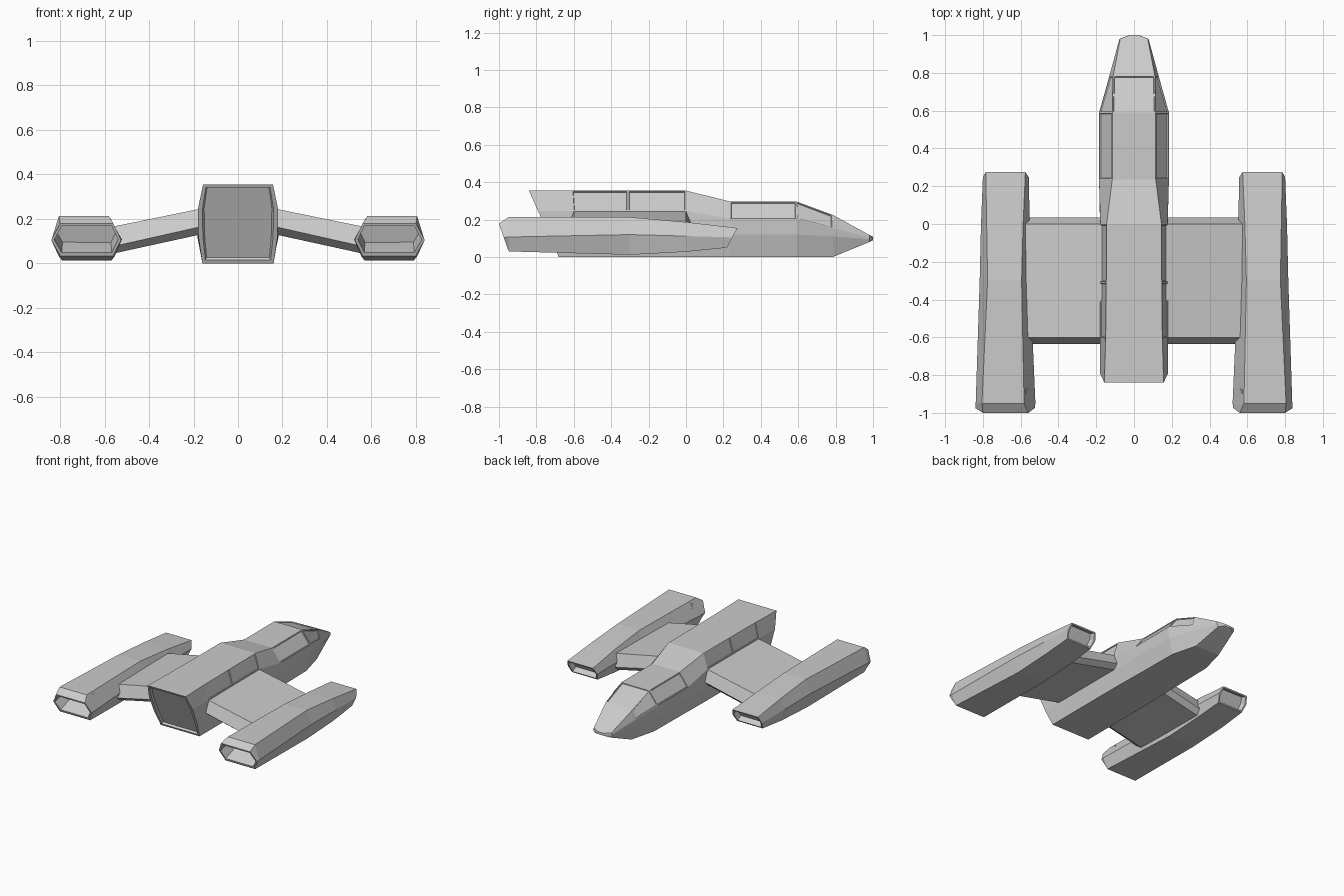
import bpy, bmesh

if "Cube" in bpy.data.objects:
    bpy.data.objects.remove(bpy.data.objects["Cube"])


def loft(name, rings, panels=(), recess=(), mirror=False):
    """Skin closed rings; panels = (segment, side) quads to inset,
    recess = (ring end, rim width, depth) for hollowed end caps."""
    bm = bmesh.new()
    vs = [[bm.verts.new(p) for p in ring] for ring in rings]
    n = len(rings[0])
    quads = {}
    for i in range(len(vs) - 1):
        for j in range(n):
            k = (j + 1) % n
            quads[i, j] = bm.faces.new((vs[i][j], vs[i][k], vs[i + 1][k], vs[i + 1][j]))
    caps = (bm.faces.new(vs[0]), bm.faces.new(vs[-1]))
    bmesh.ops.recalc_face_normals(bm, faces=bm.faces[:])
    bm.normal_update()
    if panels:
        faces = [quads[p] for p in panels]
        bmesh.ops.inset_individual(bm, faces=faces, thickness=0.008, depth=0)
        bmesh.ops.inset_individual(bm, faces=faces, thickness=0.003, depth=-0.006)
    for end, rim, depth in recess:
        cap = caps[end]
        bmesh.ops.inset_individual(bm, faces=[cap], thickness=rim, depth=0)
        bmesh.ops.inset_individual(bm, faces=[cap], thickness=0.008, depth=-depth)
    me = bpy.data.meshes.new(name)
    bm.to_mesh(me)
    bm.free()
    ob = bpy.data.objects.new(name, me)
    bpy.context.collection.objects.link(ob)
    if mirror:
        ob.modifiers.new("mirror", "MIRROR")
    return ob


def hull_ring(y, top, wide, low, bottom, rake=0.0):
    # half section of (x, z) points mirrored to eight; rake slants the ring
    half = [top, wide, low, bottom]
    pts = half + [(-x, z) for x, z in reversed(half)]
    return [(x, y + rake * (top[1] - z), z) for x, z in pts]


# fuselage, from slanted tail to pointed nose
hull = [
    hull_ring(-0.84, (.157, .355), (.18, .245), (.178, .12), (.16, 0), 0.45),
    hull_ring(-0.61, (.15, .355), (.18, .245), (.18, .12), (.16, 0), 0.06),
    hull_ring(-0.31, (.147, .355), (.178, .245), (.18, .12), (.16, 0)),
    hull_ring(0.0, (.145, .355), (.178, .245), (.18, .12), (.16, 0)),
    hull_ring(0.235, (.115, .297), (.185, .205), (.183, .12), (.155, 0)),
    hull_ring(0.59, (.115, .297), (.185, .205), (.18, .12), (.15, 0)),
    hull_ring(0.785, (.11, .225), (.13, .155), (.13, .11), (.10, 0)),
    hull_ring(0.98, (.073, .118), (.077, .105), (.075, .095), (.065, .08)),
    hull_ring(1.0, (.025, .108), (.027, .102), (.027, .096), (.025, .09)),
]
# side panels, cockpit side windows and windshield
windows = [(seg, side) for seg in (1, 2, 4, 5) for side in (0, 6)] + [(5, 7)]
loft("fuselage", hull, windows, [(0, 0.02, 0.015)])


# drooping wings
def wing_ring(x, top, mid, low):
    return [(x, -.60, top), (x, 0, top), (x, .035, mid),
            (x, .0, low), (x, -.59, low), (x, -.635, mid)]


loft("wing", [wing_ring(.12, .255, .175, .14), wing_ring(.60, .157, .067, .035)],
     mirror=True)


# engine pods
def pod_ring(y, top, mid, bottom, rake=0.0):
    # each level is (inner x, outer x, z)
    pts = [(top[0], top[2]), (top[1], top[2]), (mid[1], mid[2]),
           (bottom[1], bottom[2]), (bottom[0], bottom[2]), (mid[0], mid[2])]
    return [(x, y + rake * (top[2] - z), z) for x, z in pts]


pod = [
    pod_ring(-1.0, (.56, .80, .178), (.525, .84, .105), (.56, .80, .037), .35),
    pod_ring(-.95, (.582, .805, .213), (.522, .838, .107), (.555, .805, .03), .02),
    pod_ring(-.30, (.595, .775, .213), (.55, .817, .12), (.57, .79, .012)),
    pod_ring(0.0, (.587, .78, .187), (.552, .81, .112), (.57, .79, .028)),
    pod_ring(.275, (.575, .785, .155), (.557, .80, .105), (.575, .785, .05), -.53),
]
loft("engine_pod", pod, recess=[(0, .014, .12), (1, .012, .04)], mirror=True)
